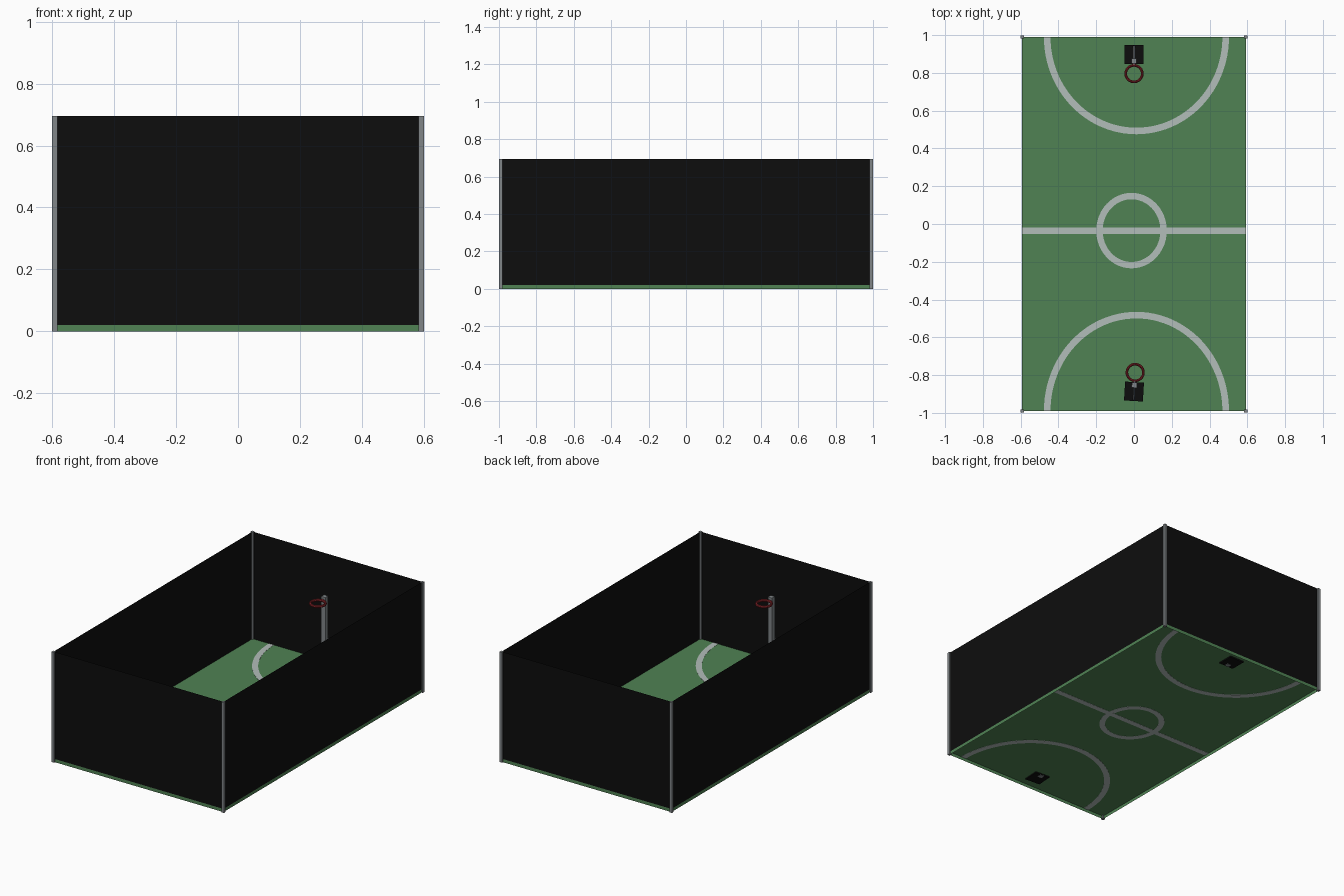
import bpy, bmesh, math
from mathutils import Matrix, Vector

if "Cube" in bpy.data.objects:
    bpy.data.objects.remove(bpy.data.objects["Cube"])


def mat(name, rgb):
    m = bpy.data.materials.new(name)
    m.diffuse_color = (*rgb, 1)
    m.use_nodes = True
    m.node_tree.nodes["Principled BSDF"].inputs["Base Color"].default_value = m.diffuse_color
    return m


GREEN = mat("court green", (0.08, 0.225, 0.088))
WHITE = mat("line white", (0.45, 0.51, 0.49))
BLACK = mat("fence black", (0.004, 0.004, 0.004))
GREY = mat("steel grey", (0.22, 0.24, 0.25))
RED = mat("hoop red", (0.26, 0.02, 0.025))

W, L, FLOOR, TOP = 0.592, 0.99, 0.02, 0.695


def make(name, verts, faces, material, matrix=Matrix()):
    me = bpy.data.meshes.new(name)
    me.from_pydata([matrix @ Vector(v) for v in verts], [], faces)
    me.materials.append(material)
    ob = bpy.data.objects.new(name, me)
    bpy.context.collection.objects.link(ob)
    return ob


def box(name, lo, hi, material, matrix=Matrix()):
    v = [(x, y, z) for z in (lo[2], hi[2]) for y in (lo[1], hi[1]) for x in (lo[0], hi[0])]
    f = [(0, 2, 3, 1), (4, 5, 7, 6), (0, 1, 5, 4), (1, 3, 7, 5), (3, 2, 6, 7), (2, 0, 4, 6)]
    return make(name, v, f, material, matrix)


def beam(name, a, b, size, material, matrix=Matrix()):
    a, b = Vector(a), Vector(b)
    rot = (b - a).to_track_quat('Z', 'Y').to_matrix().to_4x4()
    h = size / 2
    return box(name, (-h, -h, 0), (h, h, (b - a).length), material,
               matrix @ Matrix.Translation(a) @ rot)


def arc_line(name, cx, cy, rx, ry, width, a0, a1, n):
    # thin painted plate, visible on both sides of the floor sheet
    v, f = [], []
    for i in range(n + 1):
        a = a0 + (a1 - a0) * i / n
        c, s = math.cos(a), math.sin(a)
        for k, z in ((0, -1), (width, -1), (width, 1), (0, 1)):
            v.append((cx + (rx - k) * c, cy + (ry - k) * s, FLOOR + z * 0.0008))
    for i in range(n):
        for j in range(4):
            p, q = i * 4 + j, i * 4 + (j + 1) % 4
            f.append((p, q, q + 4, p + 4))
    ob = make(name, v, f, WHITE)
    bm = bmesh.new()
    bm.from_mesh(ob.data)
    bmesh.ops.recalc_face_normals(bm, faces=bm.faces)
    bm.to_mesh(ob.data)
    bm.free()


# floor: sheet with a skirt, open underneath
ring = [(-W, -L), (W, -L), (W, L), (-W, L)]
make("court_floor", [(x, y, z) for z in (0, FLOOR) for x, y in ring],
     [(4, 5, 6, 7)] + [(i, (i + 1) % 4, (i + 1) % 4 + 4, i + 4) for i in range(4)], GREEN)

# fence sheets and corner posts
for i, n in enumerate(("front", "right", "back", "left")):
    (x0, y0), (x1, y1) = ring[i], ring[(i + 1) % 4]
    make(n + "_fence", [(x0, y0, FLOOR), (x1, y1, FLOOR), (x1, y1, TOP), (x0, y0, TOP)],
         [(0, 1, 2, 3)], BLACK)
    box(n + "_corner_post", (x0 - 0.009, y0 - 0.009, 0), (x0 + 0.009, y0 + 0.009, TOP), GREY)

# painted lines
box("centre_line", (-W, -0.052, FLOOR - 0.0009), (W, -0.018, FLOOR + 0.0009), WHITE)
arc_line("centre_circle", -0.013, -0.035, 0.187, 0.2, 0.034, 0, 2 * math.pi, 48)
arc_line("back_goal_arc", 0.013, L, 0.49, 0.515, 0.035, math.pi, 2 * math.pi, 48)
arc_line("front_goal_arc", 0.013, -L, 0.49, 0.525, 0.035, 0, math.pi, 48)


# goal stands: weighted base, post, rear brace, arm and hoop
def goal(side, turn):
    m = (Matrix.Rotation(turn, 4, 'Z') @ Matrix.Translation((0, 0.897, 0)))
    if side == "front":
        m = (Matrix.Translation((0, -0.887, 0)) @ Matrix.Rotation(turn, 4, 'Z'))
    box(side + "_goal_base", (-0.05, -0.05, 0.012), (0.05, 0.05, 0.05), BLACK, m)
    box(side + "_goal_post", (-0.014, -0.048, 0.01), (0.014, -0.02, 0.495), GREY, m)
    beam(side + "_goal_brace", (0, 0.04, 0.045), (0, -0.025, 0.29), 0.011, GREY, m)
    box(side + "_hoop_arm", (-0.006, -0.06, 0.469), (0.006, -0.045, 0.481), GREY, m)
    bpy.ops.mesh.primitive_torus_add(major_segments=24, minor_segments=8,
                                     major_radius=0.044, minor_radius=0.007)
    ob = bpy.context.object
    ob.name = side + "_hoop"
    ob.data.transform(m @ Matrix.Translation((0, -0.101, 0.475)) @ Matrix.Diagonal((1, 1, 1.3, 1)))
    ob.data.materials.append(RED)
    bpy.ops.object.shade_smooth_by_angle()


goal("back", 0.0)
goal("front", math.pi - 0.06)
